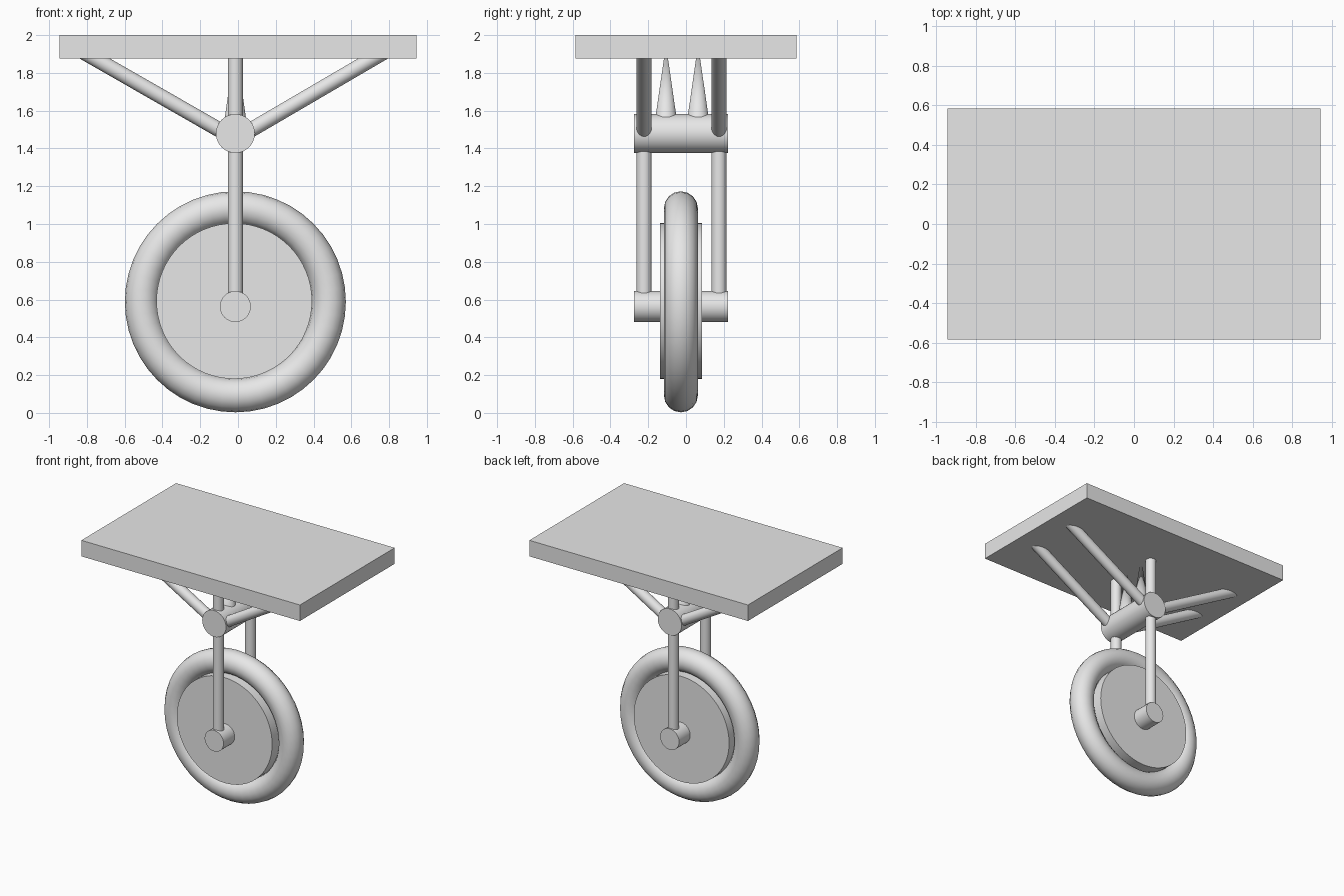
import bpy
from mathutils import Vector

cube = bpy.data.objects.get("Cube")
if cube:
    bpy.data.objects.remove(cube, do_unlink=True)

grey = bpy.data.materials.new("plain grey")
grey.use_nodes = True
GREY = (0.8, 0.8, 0.8, 1)
grey.diffuse_color = GREY
grey.node_tree.nodes["Principled BSDF"].inputs["Base Color"].default_value = GREY

CX = -0.014                    # wheel centre line
FRONT, BACK = -0.275, 0.222    # ends of axle and hub
SIDES = {"front": -0.222, "back": 0.175}


def finish(name, smooth=True):
    obj = bpy.context.object
    obj.name = obj.data.name = name
    obj.data.materials.clear()
    obj.data.materials.append(grey)
    if smooth:
        bpy.ops.object.shade_smooth_by_angle()
    return obj


def rod(name, start, end, radius, tip=None, sides=32):
    """Round bar, or cone when tip is given, between two points."""
    a, b = Vector(start), Vector(end)
    bpy.ops.mesh.primitive_cone_add(
        vertices=sides, radius1=radius, radius2=radius if tip is None else tip,
        depth=(b - a).length, location=(a + b) / 2,
        rotation=(b - a).to_track_quat('Z', 'Y').to_euler())
    return finish(name)


# Table top
bpy.ops.mesh.primitive_cube_add(size=1, location=(0, 0, 1.9375))
bpy.context.object.scale = (1.89, 1.17, 0.125)
bpy.ops.object.transform_apply(location=False, rotation=False, scale=True)
finish("table_top", smooth=False)

# Wheel: rounded tyre, flat disc and axle
bpy.ops.mesh.primitive_torus_add(
    major_radius=0.495, minor_radius=0.09, major_segments=48, minor_segments=16,
    location=(CX, -0.027, 0.588), rotation=(1.5708, 0, 0))
finish("tyre")
rod("wheel_disc", (CX - 0.006, -0.138, 0.592), (CX - 0.006, 0.085, 0.592), 0.412, sides=64)
rod("axle", (CX, FRONT, 0.563), (CX, BACK, 0.563), 0.082)

# Hub that joins the fork and the struts
rod("upper_hub", (CX, FRONT, 1.479), (CX, BACK, 1.479), 0.103)

# Fork legs and slanted struts on both sides of the wheel
for side, y in SIDES.items():
    rod(side + "_fork_leg", (CX, y, 0.563), (CX, y, 1.93), 0.04)
    for hand, x in (("right", -0.835), ("left", 0.79)):
        rod(f"{side}_{hand}_strut", (CX, y, 1.45), (x, y, 1.92), 0.04)

# Pointed supports between the hub and the table top
for side, y in (("front", -0.106), ("back", 0.064)):
    rod(side + "_spike", (CX, y, 1.5), (CX, y, 1.95), 0.065, tip=0)
